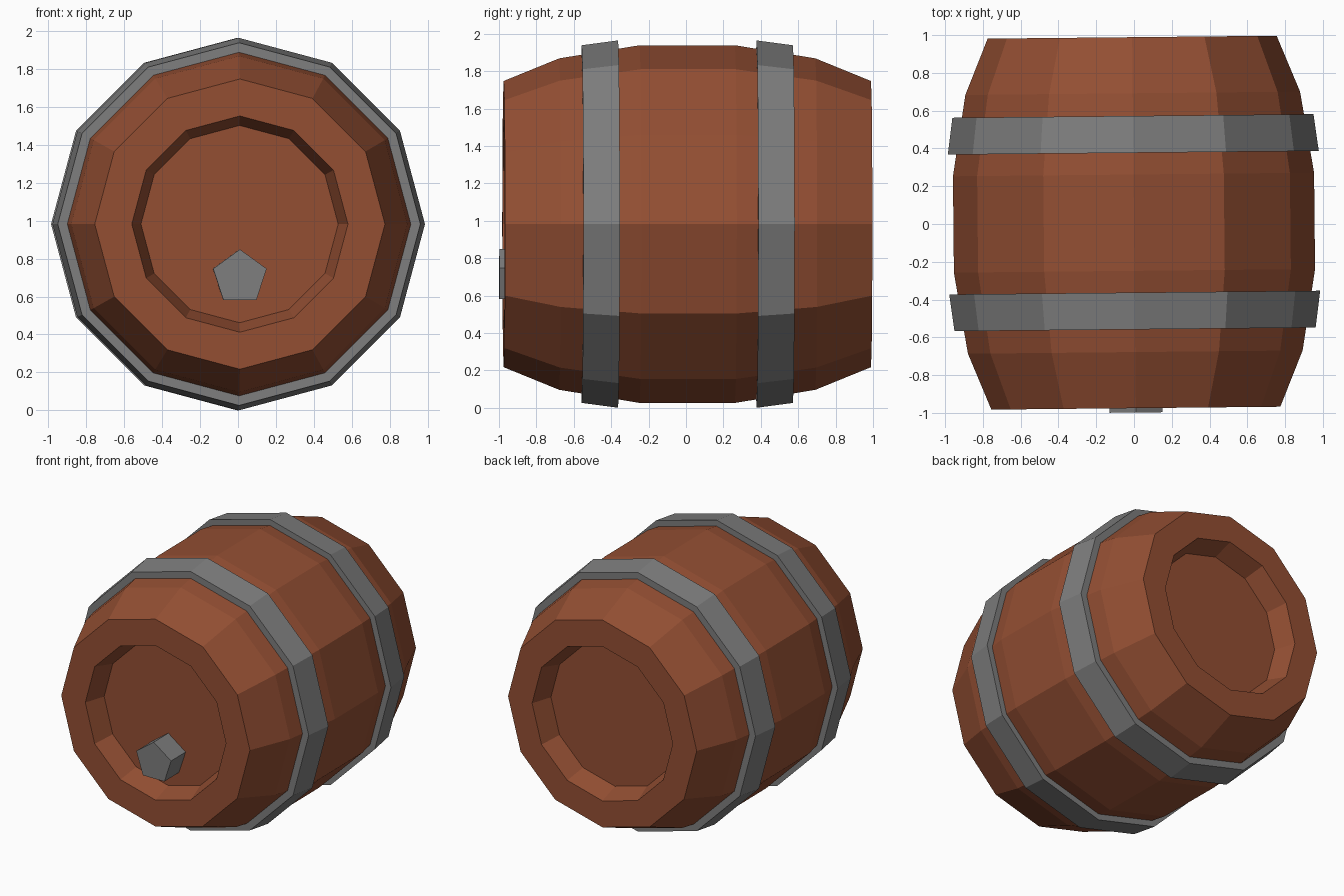
import bpy, bmesh, math
from mathutils import Matrix

if "Cube" in bpy.data.objects:
    bpy.data.objects.remove(bpy.data.objects["Cube"])

SIDES = 12
CENTRE = Matrix.Translation((0, 0.007, 0.982)) @ Matrix.Rotation(0.01, 4, 'Z')


def material(name, colour):
    m = bpy.data.materials.new(name)
    m.use_nodes = True
    m.diffuse_color = colour
    m.node_tree.nodes["Principled BSDF"].inputs["Base Color"].default_value = colour
    return m


def lathe(name, profile, mat, sides=SIDES, closed=False, z=0.0):
    """Turn (y, radius) points around the y axis; cap the ends or close the loop."""
    bm = bmesh.new()
    angles = [2 * math.pi * i / sides for i in range(sides)]
    rings = [[bm.verts.new((r * math.sin(a), y, z + r * math.cos(a))) for a in angles]
             for y, r in profile]
    pairs = list(zip(rings, rings[1:]))
    if closed:
        pairs.append((rings[-1], rings[0]))
    else:
        bm.faces.new(rings[0])
        bm.faces.new(rings[-1])
    for a, b in pairs:
        for i in range(sides):
            j = (i + 1) % sides
            bm.faces.new((a[i], a[j], b[j], b[i]))
    bmesh.ops.recalc_face_normals(bm, faces=bm.faces)
    mesh = bpy.data.meshes.new(name)
    bm.to_mesh(mesh)
    bm.free()
    mesh.materials.append(mat)
    obj = bpy.data.objects.new(name, mesh)
    obj.matrix_world = CENTRE
    bpy.context.collection.objects.link(obj)
    return obj


wood = material("brown_wood", (0.295, 0.078, 0.033, 1))
iron = material("grey_iron", (0.21, 0.21, 0.21, 1))

# Barrel body with a recessed head at each end
half = [(-0.832, 0.52), (-0.982, 0.57), (-0.982, 0.765), (-0.685, 0.886), (-0.255, 0.956)]
lathe("barrel_body", half + [(-y, r) for y, r in reversed(half)], wood)

# Two iron hoops, each flaring towards the middle
for name, s in (("front_hoop", -1), ("back_hoop", 1)):
    hoop = [(0.565, 0.88), (0.565, 0.956), (0.37, 0.982), (0.37, 0.88)]
    lathe(name, [(s * y, r) for y, r in hoop], iron, closed=True)

# Five-sided bung low on the front head
lathe("front_bung", [(-1.005, 0.148), (-0.82, 0.148)], iron, sides=5, z=-0.281)
